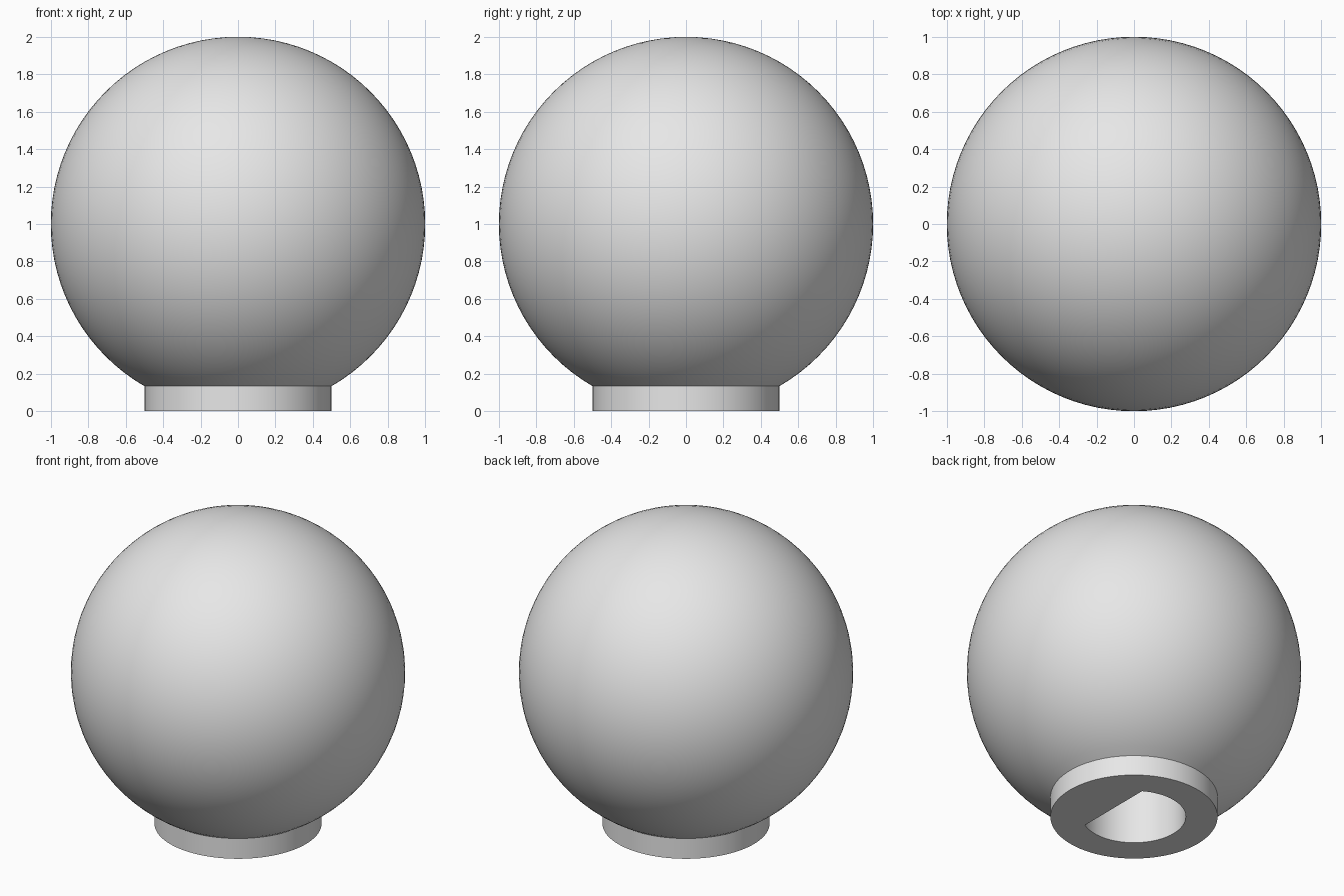
import bpy, bmesh, math

cube = bpy.data.objects.get("Cube")
if cube:
    bpy.data.objects.remove(cube, do_unlink=True)

SEGMENTS = 96
BALL_RADIUS = 1.0
COLLAR_RADIUS = 0.5
HOLE_RADIUS = 0.31
FLAT_X = 0.16       # flat side of the shaft hole
HOLE_TOP = 1.0

grey = bpy.data.materials.new("plain grey")
grey.use_nodes = True
grey.diffuse_color = (0.8, 0.8, 0.8, 1)
grey.node_tree.nodes["Principled BSDF"].inputs["Base Color"].default_value = (0.8, 0.8, 0.8, 1)


def ring(bm, radius, z):
    step = math.tau / SEGMENTS
    return [bm.verts.new((radius * math.cos(i * step), radius * math.sin(i * step), z))
            for i in range(SEGMENTS)]


def join(bm, a, b):
    n = len(a)
    for i in range(n):
        j = (i + 1) % n
        bm.faces.new((a[i], a[j], b[j], b[i]))


def loop_edges(bm, loop):
    return [bm.edges.get((v, loop[(i + 1) % len(loop)])) for i, v in enumerate(loop)]


bm = bmesh.new()

# Ball, from the collar seam up to the pole
rows = 40
seam = math.asin(COLLAR_RADIUS / BALL_RADIUS) - math.pi / 2
seam = -math.acos(COLLAR_RADIUS / BALL_RADIUS)
loops = [ring(bm, COLLAR_RADIUS, 0)]
for k in range(rows):
    lat = seam + (math.pi / 2 - seam) * k / rows
    loops.append(ring(bm, BALL_RADIUS * math.cos(lat), BALL_RADIUS * (1 + math.sin(lat))))
for lower, upper in zip(loops, loops[1:]):
    join(bm, lower, upper)
pole = bm.verts.new((0, 0, 2 * BALL_RADIUS))
last = loops[-1]
for i in range(SEGMENTS):
    bm.faces.new((last[i], last[(i + 1) % SEGMENTS], pole))

# D-shaped shaft hole
start = math.acos(FLAT_X / HOLE_RADIUS)
arc = 48
angles = [start + (math.tau - 2 * start) * i / arc for i in range(arc + 1)]
mouth, end = [[bm.verts.new((HOLE_RADIUS * math.cos(a), HOLE_RADIUS * math.sin(a), z))
               for a in angles] for z in (0, HOLE_TOP)]
join(bm, mouth, end)
bm.faces.new(end)

# Underside of the collar, around the hole
bmesh.ops.triangle_fill(bm, use_beauty=True,
                        edges=loop_edges(bm, loops[0]) + loop_edges(bm, mouth))
bmesh.ops.recalc_face_normals(bm, faces=bm.faces)

mesh = bpy.data.meshes.new("ball_knob")
bm.to_mesh(mesh)
bm.free()
mesh.materials.append(grey)
knob = bpy.data.objects.new("ball_knob", mesh)
bpy.context.collection.objects.link(knob)

bpy.ops.object.select_all(action='DESELECT')
knob.select_set(True)
bpy.context.view_layer.objects.active = knob
bpy.ops.object.shade_smooth_by_angle(angle=math.radians(25))
